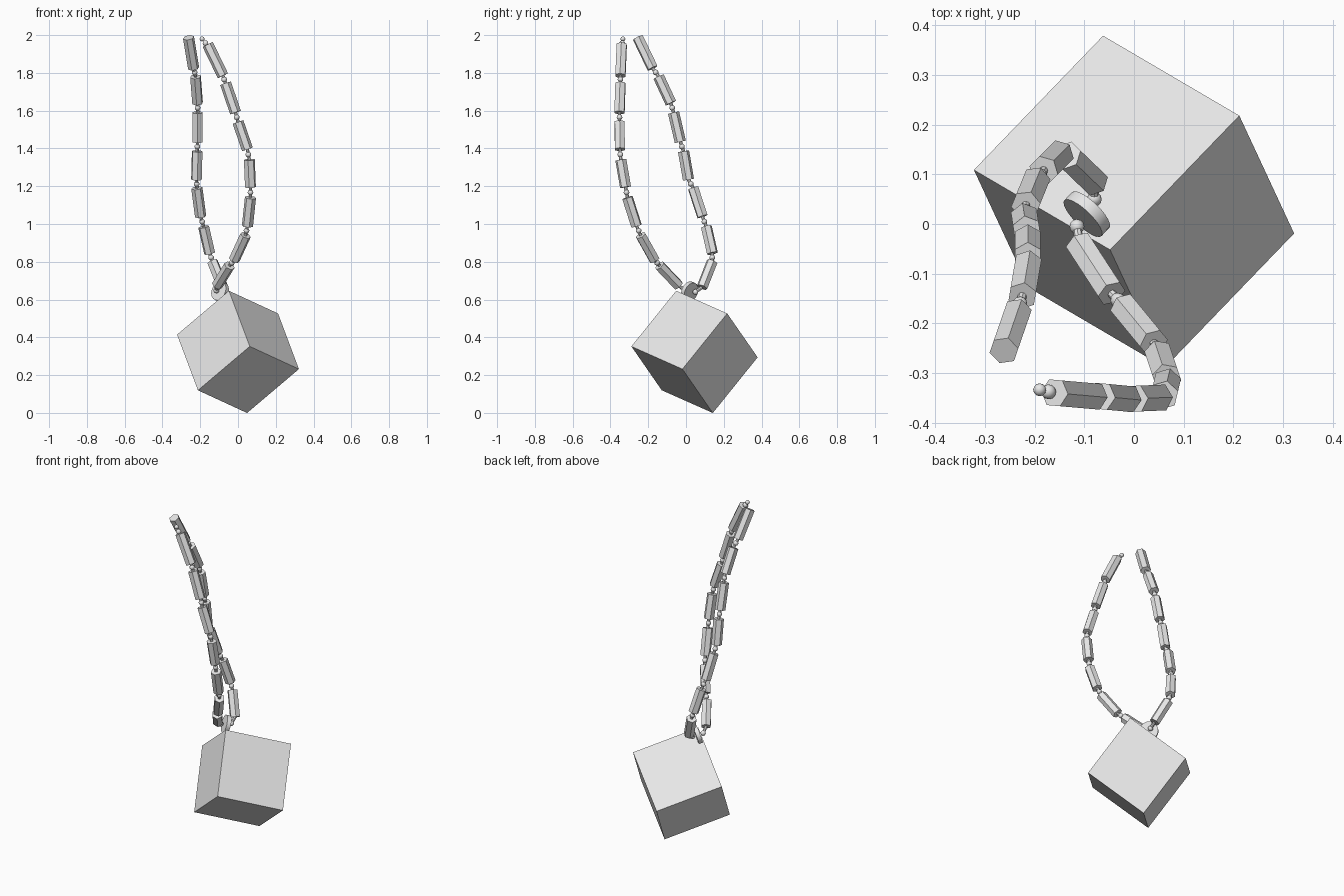
import bpy, math
from mathutils import Vector, Matrix

cube = bpy.data.objects.get("Cube")
if cube:
    bpy.data.objects.remove(cube, do_unlink=True)

grey = bpy.data.materials.new("plain grey")
grey.use_nodes = True
grey.diffuse_color = (0.8, 0.8, 0.8, 1)
grey.node_tree.nodes["Principled BSDF"].inputs["Base Color"].default_value = (0.8, 0.8, 0.8, 1)


def finish(name, smooth=False):
    ob = bpy.context.object
    ob.name = name
    ob.data.materials.append(grey)
    if smooth:
        bpy.ops.object.shade_smooth_by_angle()
    return ob


def rod(name, a, b, radius, sides, smooth=False):
    """Cylinder running from point a to point b."""
    axis = b - a
    bpy.ops.mesh.primitive_cylinder_add(
        vertices=sides, radius=radius, depth=axis.length, location=(a + b) / 2,
        rotation=axis.to_track_quat('Z', 'Y').to_euler())
    return finish(name, smooth)


def ball(name, centre, radius=0.015):
    bpy.ops.mesh.primitive_uv_sphere_add(segments=12, ring_count=8, radius=radius, location=centre)
    return finish(name, True)


# Pendant: a tilted cube hanging from one corner
ax = Vector((0.26, 0.27, -0.12)).normalized()
ay = Vector((-0.27, 0.16, -0.23))
ay = (ay - ay.dot(ax) * ax).normalized()
az = ax.cross(ay)
bpy.ops.mesh.primitive_cube_add(size=0.394)
block = finish("pendant_block")
block.matrix_world = Matrix.Translation((0, 0.045, 0.323)) @ Matrix((ax, ay, az)).transposed().to_4x4()

# Round eyelet disc standing on the upper face, its axis along a block edge
eye = Vector((-0.095, 0.02, 0.643))
rod("eyelet_disc", eye - ax * 0.012, eye + ax * 0.012, 0.052, 24, True)

# Bead ends (top, bottom) for the two strands, listed from the top down
left_strand = [
    ((-.262, -.255, 1.987), (-.235, -.177, 1.825)),
    ((-.225, -.145, 1.78), (-.214, -.08, 1.64)),
    ((-.214, -.066, 1.59), (-.214, -.03, 1.435)),
    ((-.216, -.013, 1.385), (-.22, .013, 1.235)),
    ((-.218, .038, 1.19), (-.198, .087, 1.04)),
    ((-.182, .108, .985), (-.15, .14, .845)),
    ((-.135, .138, .80), (-.08, .085, .665)),
]
right_strand = [
    ((-.16, -.34, 1.95), (-.08, -.347, 1.785)),
    ((-.066, -.347, 1.745), (-.013, -.352, 1.59)),
    ((0, -.352, 1.54), (.05, -.35, 1.395)),
    ((.06, -.345, 1.34), (.066, -.32, 1.195)),
    ((.066, -.31, 1.14), (.05, -.262, .99)),
    ((.04, -.24, .94), (-.02, -.167, .81)),
    ((-.045, -.14, .78), (-.11, -.04, .675)),
]


def strand(name, beads, anchor):
    beads = [(Vector(a), Vector(b)) for a, b in beads]
    for i, (a, b) in enumerate(beads):
        rod(f"{name}_bead_{i + 1}", a, b, 0.03, 6)
        # Link ball and short cord to the next bead, or to the eyelet
        last = i == len(beads) - 1
        end = Vector(anchor) if last else beads[i + 1][0]
        rod(f"{name}_cord_{i + 1}", b, end, 0.009, 8)
        ball(f"{name}_link_{i + 1}", end if last else (b + end) / 2)


strand("left", left_strand, (-.08, .05, .64))
strand("right", right_strand, (-.115, -.005, .648))

# Loose clasp balls at the open end of the right strand
ball("clasp_ball_inner", (-.172, -.338, 1.957))
ball("clasp_ball_outer", (-.19, -.334, 1.98), 0.013)
